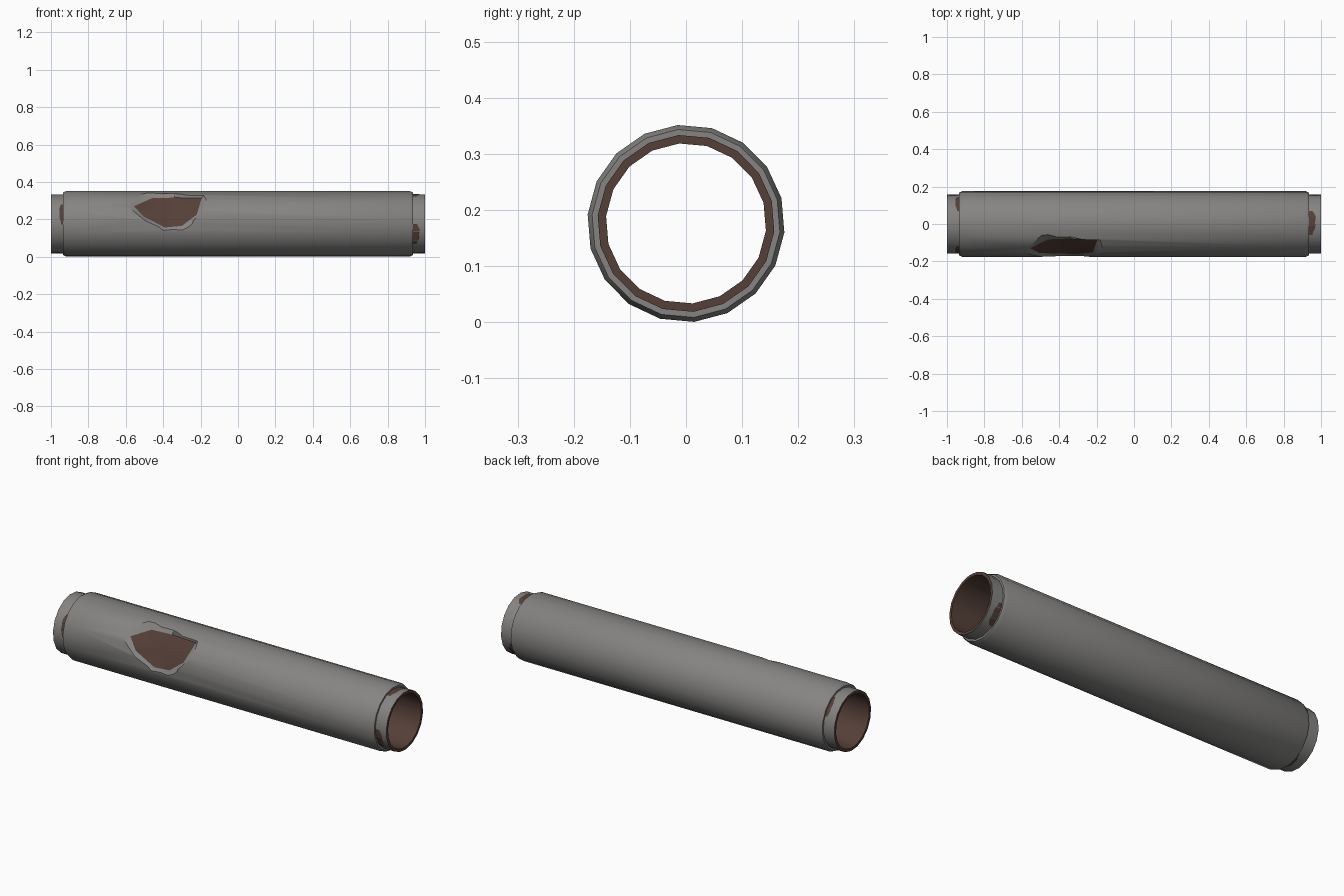
import bpy, bmesh, math

if "Cube" in bpy.data.objects:
    bpy.data.objects.remove(bpy.data.objects["Cube"])

SIDES, TURN, CZ = 18, math.radians(94.8), 0.176
R_BODY, R_COLLAR, R_BORE = 0.176, 0.158, 0.143


def material(name, rgb):
    m = bpy.data.materials.new(name)
    m.diffuse_color = (*rgb, 1)
    m.use_nodes = True
    m.node_tree.nodes["Principled BSDF"].inputs["Base Color"].default_value = m.diffuse_color
    return m


GREY = material("grey_metal", (0.235, 0.23, 0.225))
RUST = material("dark_brown_rust", (0.09, 0.05, 0.039))


def polar(x, r, a):
    return (x, r * math.cos(a), CZ + r * math.sin(a))


def make_object(name, bm, mats=(GREY, RUST)):
    bmesh.ops.recalc_face_normals(bm, faces=bm.faces[:])
    me = bpy.data.meshes.new(name)
    bm.to_mesh(me)
    bm.free()
    for m in mats:
        me.materials.append(m)
    ob = bpy.data.objects.new(name, me)
    bpy.context.collection.objects.link(ob)
    return ob


# Pipe: closed profile (x, radius) spun around the x axis
half = [(0.918, R_BODY), (0.935, 0.168), (0.935, R_COLLAR), (1, R_COLLAR), (1, R_BORE)]
profile = half + [(-x, r) for x, r in reversed(half)]
n = len(profile)
bm = bmesh.new()
rings = [[bm.verts.new(polar(x, r, TURN + 2 * math.pi * k / SIDES)) for k in range(SIDES)]
         for x, r in profile]
for i in range(n):
    a, b = rings[i], rings[(i + 1) % n]
    for k in range(SIDES):
        j = (k + 1) % SIDES
        f = bm.faces.new((a[k], a[j], b[j], b[k]))
        f.material_index = 1 if i in (3, 4, 5) else 0   # end rims and bore
pipe = make_object("pipe", bm)

# Broken-away patch: chamfered cutter, contours as (x, degrees above the -y side)
outer = [(-.58, 33), (-.46, 68), (-.34, 66), (-.18, 60), (-.19, 27), (-.30, -10), (-.40, -11), (-.50, 8)]
inner = [(-.555, 36), (-.46, 59), (-.34, 61), (-.195, 59), (-.22, 18), (-.30, -4), (-.39, -7), (-.505, 14)]
grow = 2.67
far = [(p[0] + (q[0] - p[0]) * grow, p[1] + (q[1] - p[1]) * grow) for p, q in zip(inner, outer)]


def front_polar(x, r, deg):
    return polar(x, r, math.pi - math.radians(deg))


bm = bmesh.new()
low = [bm.verts.new(front_polar(x, 0.160, d)) for x, d in inner]
high = [bm.verts.new(front_polar(x, 0.200, d)) for x, d in far]
floor = bm.verts.new(front_polar(-0.36, 0.147, 29))
cap = bm.verts.new(front_polar(-0.36, 0.32, 29))
for k in range(len(low)):
    j = (k + 1) % len(low)
    bm.faces.new((low[k], low[j], floor)).material_index = 1
    bm.faces.new((low[k], low[j], high[j], high[k]))
    bm.faces.new((high[k], high[j], cap))
cutter = make_object("patch_cutter", bm)
cutter.hide_render = True
cutter.hide_set(True)

cut = pipe.modifiers.new("broken_patch", 'BOOLEAN')
cut.operation = 'DIFFERENCE'
cut.solver = 'EXACT'
cut.object = cutter
bpy.context.view_layer.objects.active = pipe
pipe.select_set(True)
bpy.ops.object.modifier_apply(modifier=cut.name)
bpy.ops.object.shade_smooth_by_angle(angle=math.radians(25))
bpy.data.objects.remove(cutter)


# Rust chips on the collars: thin plates hugging the 18-sided surface
def collar_radius(a):
    step = 2 * math.pi / SIDES
    d = (a - TURN) % step - step / 2
    return R_COLLAR * math.cos(step / 2) / math.cos(d) + 0.001


def rust_chip(name, side, centre, span, width):
    bm = bmesh.new()
    shape = [0.55, 0.8, 1, 0.95, 0.9, 0.95, 0.85, 0.6, 0.5]
    pairs = []
    for i, w in enumerate(shape):
        a = math.radians(centre + span * (i / (len(shape) - 1) - 0.5))
        r = collar_radius(a)
        pairs.append([bm.verts.new(polar(side * x, r, a)) for x in (0.934, 0.935 + width * w)])
    for p, q in zip(pairs, pairs[1:]):
        bm.faces.new((p[0], p[1], q[1], q[0]))
    ob = make_object(name, bm, (RUST,))
    # face outward
    me = ob.data
    f = me.polygons[0]
    if f.normal.y * f.center.y + f.normal.z * (f.center.z - CZ) < 0:
        me.flip_normals()


for i, (side, centre, span, width) in enumerate([
        (-1, 44, 40, 0.021), (-1, 160, 42, 0.021), (-1, 282, 40, 0.021),
        (1, 88, 48, 0.037), (1, 202, 44, 0.037), (1, 322, 44, 0.037)]):
    rust_chip(f"rust_chip_{i + 1}", side, centre, span, width)
